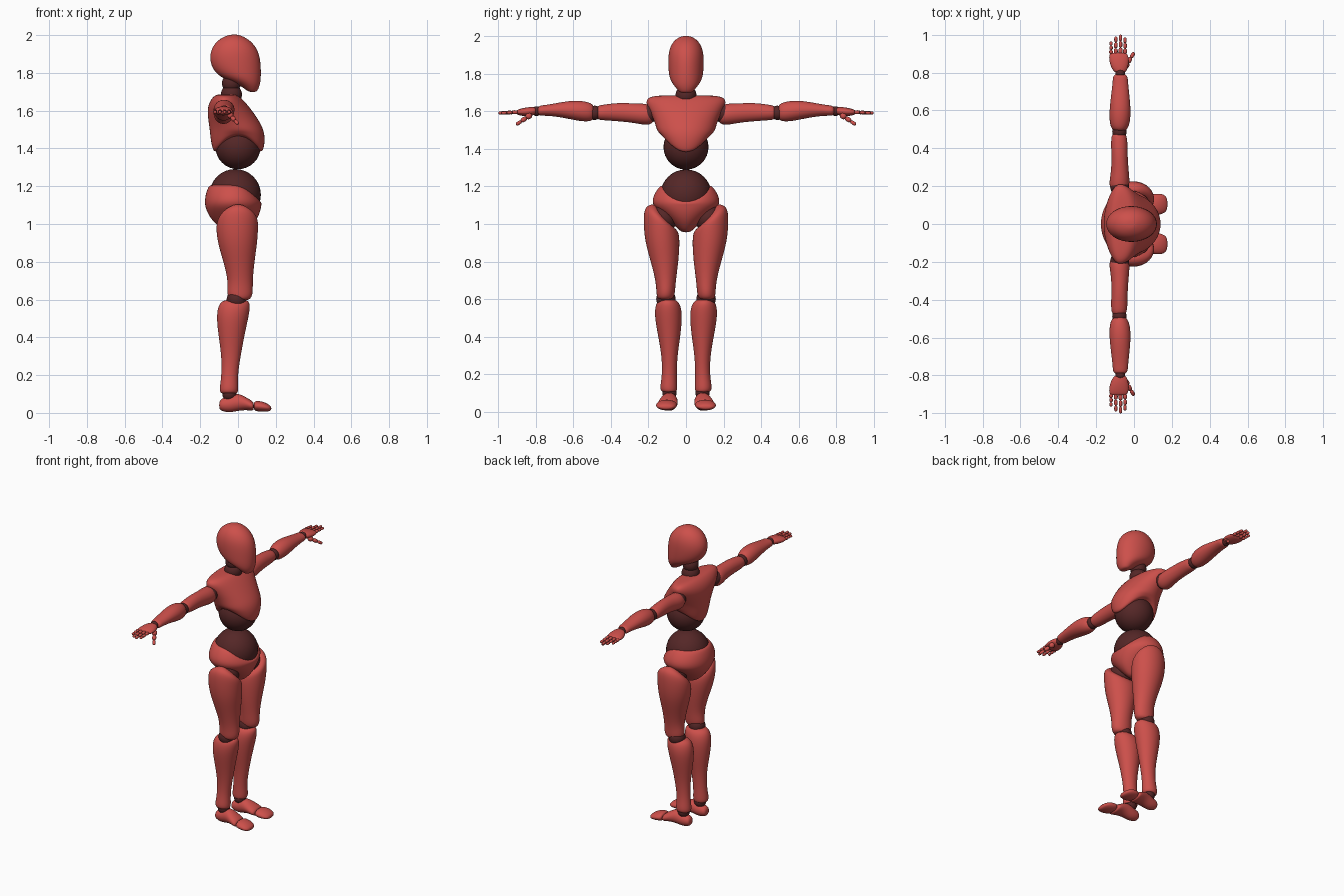
import bpy, bmesh
from math import sin, cos, pi, radians
from mathutils import Vector

if "Cube" in bpy.data.objects:
    bpy.data.objects.remove(bpy.data.objects["Cube"])


def make_material(name, colour):
    mat = bpy.data.materials.new(name)
    mat.use_nodes = True
    mat.diffuse_color = colour
    shader = mat.node_tree.nodes["Principled BSDF"]
    shader.inputs["Base Color"].default_value = colour
    shader.inputs["Roughness"].default_value = 0.6
    return mat


SHELL = make_material("red shell", (0.61, 0.08, 0.07, 1))
JOINT = make_material("dark joint", (0.09, 0.02, 0.02, 1))
SIDES = {"left": 1, "right": -1}


def clamp(value):
    return max(0.0, min(1.0, value))


def finish(bm, name, material, levels=2):
    bmesh.ops.recalc_face_normals(bm, faces=bm.faces)
    mesh = bpy.data.meshes.new(name)
    bm.to_mesh(mesh)
    bm.free()
    mesh.materials.append(material)
    for poly in mesh.polygons:
        poly.use_smooth = True
    obj = bpy.data.objects.new(name, mesh)
    bpy.context.collection.objects.link(obj)
    if levels:
        obj.modifiers.new("smooth", "SUBSURF").levels = levels
        obj.modifiers["smooth"].render_levels = levels
    return obj


def loft(name, axis, stations, side=1, bend=None, count=16, material=SHELL):
    """Skin oval rings; a station is (position, u low, u high, v low, v high, widest u)."""
    bm = bmesh.new()
    rings = []
    for t, u0, u1, v0, v1, *mid in stations:
        um, vm = mid[0] if mid else (u0 + u1) / 2, (v0 + v1) / 2
        ring = []
        for i in range(count):
            a = 2 * pi * i / count
            reach = (u1 - um) if cos(a) > 0 else (um - u0)
            u = um + reach * cos(a) * 1.02
            v = vm + (v1 - vm) * sin(a) * 1.02
            w = t + (bend(a, t) if bend else 0)
            x, y, z = {"x": (w, u, v), "y": (u, w, v), "z": (u, v, w)}[axis]
            ring.append(bm.verts.new((x, y * side, z)))
        rings.append(ring)
    for low, high in zip(rings, rings[1:]):
        for i in range(count):
            j = (i + 1) % count
            bm.faces.new((low[i], low[j], high[j], high[i]))
    bm.faces.new(rings[0])
    bm.faces.new(rings[-1])
    return finish(bm, name, material)


def ball(name, centre, radius, material=JOINT, segments=32):
    bm = bmesh.new()
    bmesh.ops.create_uvsphere(bm, u_segments=segments, v_segments=segments // 2, radius=radius)
    bmesh.ops.translate(bm, verts=bm.verts, vec=centre)
    return finish(bm, name, material, 0)


def bone(name, start, end, radius):
    """Rounded finger segment between two points."""
    start, end = Vector(start), Vector(end)
    bm = bmesh.new()
    bmesh.ops.create_uvsphere(bm, u_segments=12, v_segments=10, radius=radius)
    half = (end - start).length / 2 - radius
    for v in bm.verts:
        v.co.z += half if v.co.z > 0.0001 else -half if v.co.z < -0.0001 else 0
    turn = (end - start).to_track_quat("Z", "Y").to_matrix()
    bmesh.ops.rotate(bm, verts=bm.verts, cent=(0, 0, 0), matrix=turn)
    bmesh.ops.translate(bm, verts=bm.verts, vec=(start + end) / 2)
    return finish(bm, name, SHELL, 0)


def symmetric(rows):
    """Expand (z, back, front, half width, widest x) into loft stations."""
    return [(z, b, f, -h, h, *mid) for z, b, f, h, *mid in rows]


# Head and neck
loft("head", "z", symmetric([
    (1.698, .06, .095, .028), (1.712, .04, .107, .042), (1.74, 0, .117, .066),
    (1.772, -.085, .121, .086), (1.81, -.13, .122, .093), (1.87, -.152, .119, .096),
    (1.925, -.143, .104, .092), (1.97, -.112, .068, .072), (1.994, -.07, .025, .042),
    (2.003, -.04, 0, .016)]))
ball("upper_neck", (-.035, 0, 1.745), .05)
ball("lower_neck", (-.035, 0, 1.685), .056)

# Torso: chest shell arches up at the sides, pelvis shell dips at the front
loft("chest", "z", symmetric([
    (1.375, -.115, .115, .11, 0), (1.38, -.132, .134, .13, 0), (1.44, -.145, .144, .143, 0),
    (1.5, -.15, .137, .157, 0), (1.55, -.158, .11, .168, -.03), (1.61, -.163, .068, .2, -.07),
    (1.655, -.148, .03, .218, -.075), (1.682, -.122, 0, .195, -.075),
    (1.687, -.1, -.03, .1, -.07)]),
    bend=lambda a, t: .1 * sin(a) ** 2 * clamp((1.5 - t) / .125))
ball("belly", (0, 0, 1.41), .12)
ball("waist", (-.015, 0, 1.155), .136)
loft("pelvis", "z", symmetric([
    (.955, -.05, .03, .02), (.975, -.09, .06, .045), (1.02, -.14, .1, .09),
    (1.07, -.168, .12, .15), (1.11, -.178, .124, .185), (1.16, -.172, .126, .172),
    (1.205, -.155, .12, .14), (1.21, -.135, .1, .12)]),
    bend=lambda a, t: -.09 * max(0, cos(a)) ** 2 * clamp((t - 1.1) / .1))

for label, s in SIDES.items():
    # Leg
    ball(label + "_hip_joint", (0, .12 * s, 1.03), .075)
    loft(label + "_thigh", "z", [
        (.595, -.02, .045, .085, .135), (.605, -.05, .07, .065, .155),
        (.64, -.06, .08, .058, .158), (.7, -.052, .077, .054, .162),
        (.8, -.077, .087, .04, .188), (.9, -.108, .102, .034, .22),
        (.98, -.117, .107, .036, .228), (1.025, -.108, .107, .045, .222),
        (1.045, -.08, .08, .07, .195), (1.05, -.04, .04, .1, .16)], s,
        bend=lambda a, t: .06 * sin(a) * clamp((t - .88) / .14))
    ball(label + "_knee_joint", (-.008, .107 * s, .6), .052)
    loft(label + "_shin", "z", [
        (.1, -.08, -.015, .06, .115), (.108, -.096, 0, .048, .135), (.135, -.097, .002, .047, .138),
        (.2, -.087, -.002, .05, .126), (.3, -.087, .014, .046, .13), (.4, -.102, .032, .03, .148),
        (.5, -.114, .054, .02, .167), (.56, -.107, .065, .026, .165),
        (.592, -.088, .06, .045, .15), (.6, -.05, .03, .075, .125)], s)
    # Foot
    ball(label + "_ankle_joint", (-.045, .088 * s, .1), .038)
    loft(label + "_foot", "x", [
        (-.1, .07, .105, .025, .055), (-.09, .055, .12, .01, .078), (-.045, .048, .127, .001, .085),
        (-.005, .045, .133, .01, .108), (.04, .044, .146, .016, .084),
        (.078, .044, .155, .01, .062), (.084, .065, .135, .02, .05)], s)
    loft(label + "_toes", "x", [
        (.083, .065, .14, .02, .05), (.09, .046, .157, .009, .066), (.135, .048, .162, .005, .06),
        (.165, .06, .153, .008, .044), (.177, .08, .13, .015, .032)], s)
    # Arm
    ball(label + "_shoulder_joint", (-.075, .195 * s, 1.59), .05)
    loft(label + "_upper_arm", "y", [
        (.17, -.1, -.05, 1.56, 1.61), (.18, -.125, -.03, 1.532, 1.632),
        (.22, -.132, -.022, 1.527, 1.643), (.28, -.12, -.028, 1.54, 1.643),
        (.36, -.119, -.034, 1.548, 1.647), (.44, -.122, -.034, 1.553, 1.637),
        (.475, -.117, -.042, 1.557, 1.63), (.482, -.095, -.06, 1.58, 1.61)], s)
    ball(label + "_elbow_joint", (-.077, .487 * s, 1.593), .038)
    loft(label + "_forearm", "y", [
        (.49, -.095, -.055, 1.57, 1.62), (.498, -.118, -.035, 1.55, 1.642),
        (.54, -.13, -.02, 1.545, 1.655), (.6, -.13, -.017, 1.555, 1.66),
        (.68, -.121, -.024, 1.572, 1.647), (.75, -.112, -.032, 1.578, 1.634),
        (.785, -.112, -.033, 1.577, 1.632), (.792, -.09, -.055, 1.59, 1.615)], s)
    # Hand
    ball(label + "_wrist_joint", (-.073, .797 * s, 1.602), .026)
    loft(label + "_palm", "y", [
        (.798, -.09, -.055, 1.592, 1.615), (.805, -.11, -.038, 1.58, 1.625),
        (.85, -.13, -.026, 1.573, 1.623), (.895, -.133, -.03, 1.58, 1.612),
        (.905, -.12, -.045, 1.588, 1.604)], s)
    fingers = {"little": (-.121, .964), "ring": (-.096, .99),
               "middle": (-.071, 1), "index": (-.047, .985)}
    for finger, (x, tip) in fingers.items():
        base = Vector((x, .897 * s, 1.597))
        step = (Vector((x, tip * s, 1.592)) - base) / 3
        for k in range(3):
            bone(f"{label}_{finger}_finger_{k + 1}", base + step * k, base + step * (k + 1),
                 .0105 - .001 * k)
    base, tip = Vector((-.05, .825 * s, 1.585)), Vector((0, .905 * s, 1.53))
    for k, radius in enumerate((.017, .013, .01)):
        bone(f"{label}_thumb_{k + 1}", base.lerp(tip, k / 3), base.lerp(tip, (k + 1) / 3), radius)
